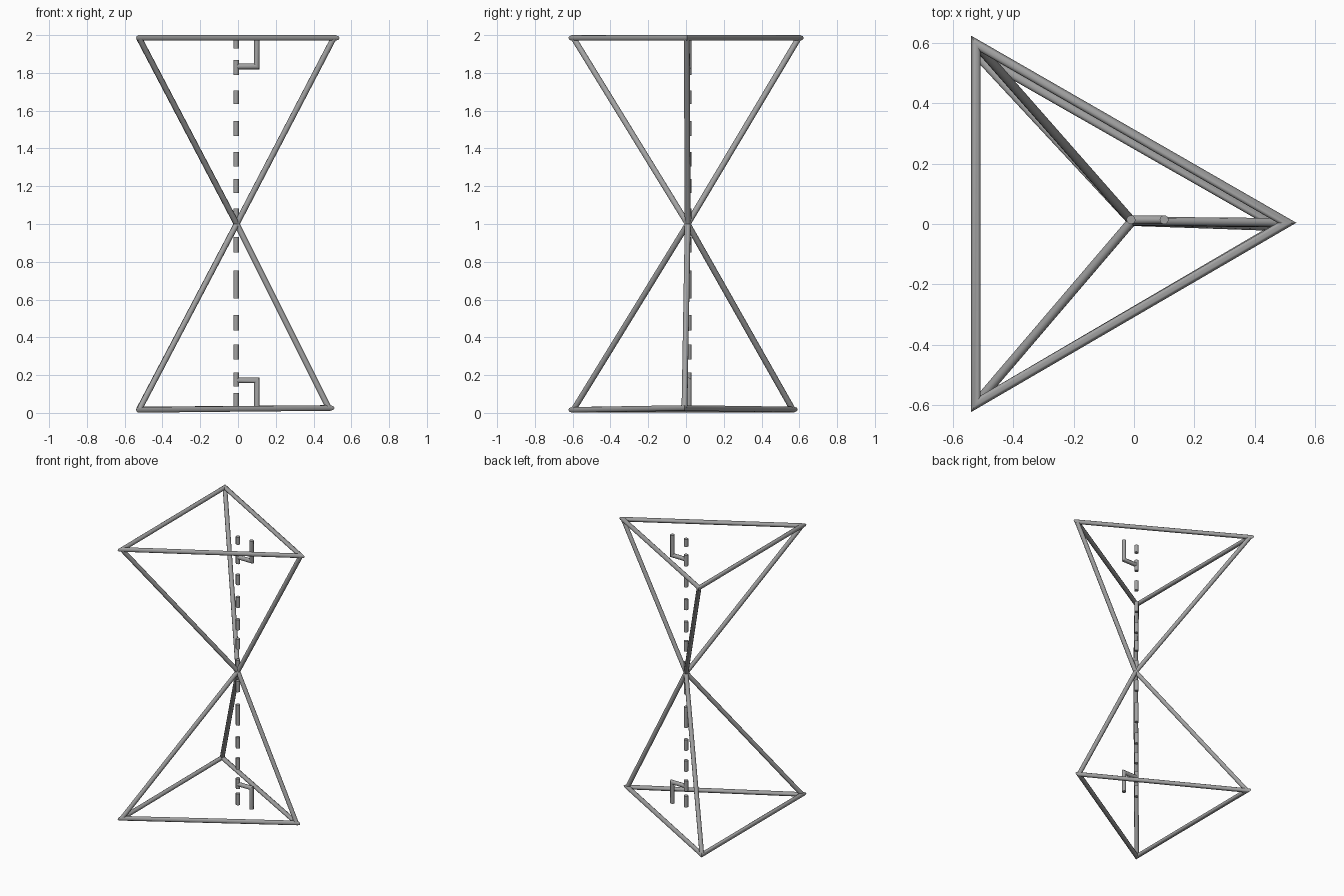
import bpy, bmesh, math
from mathutils import Vector

if "Cube" in bpy.data.objects:
    bpy.data.objects.remove(bpy.data.objects["Cube"])

SIDES = 10

# dark grey finish shared by all parts
grey = bpy.data.materials.new("dark_grey")
grey.diffuse_color = (0.36, 0.36, 0.36, 1)
grey.use_nodes = True
grey.node_tree.nodes["Principled BSDF"].inputs["Base Color"].default_value = grey.diffuse_color


def tube(name, pts, r, normal=None, closed=False):
    """Mitred round tube along a flat path."""
    pts = [Vector(p) for p in pts]
    n = len(pts)
    if normal is None:
        normal = (pts[1] - pts[0]).orthogonal()
    normal = Vector(normal).normalized()
    bm = bmesh.new()
    rings = []
    for i, p in enumerate(pts):
        dirs = []
        if closed or i > 0:
            dirs.append((p - pts[i - 1]).normalized())
        if closed or i < n - 1:
            dirs.append((pts[(i + 1) % n] - p).normalized())
        sides = [normal.cross(d).normalized() for d in dirs]
        a, b = sides[0], sides[-1]
        mitre = (a + b) / (1 + a.dot(b))
        ring = []
        for k in range(SIDES):
            t = 2 * math.pi * k / SIDES
            ring.append(bm.verts.new(p + r * (math.cos(t) * mitre + math.sin(t) * normal)))
        rings.append(ring)
    for i in range(n if closed else n - 1):
        a, b = rings[i], rings[(i + 1) % n]
        for k in range(SIDES):
            j = (k + 1) % SIDES
            bm.faces.new((a[k], a[j], b[j], b[k]))
    if not closed:
        bm.faces.new(rings[0])
        bm.faces.new(rings[-1])
    bmesh.ops.recalc_face_normals(bm, faces=bm.faces)
    me = bpy.data.meshes.new(name)
    bm.to_mesh(me)
    bm.free()
    me.materials.append(grey)
    ob = bpy.data.objects.new(name, me)
    bpy.context.collection.objects.link(ob)
    bpy.context.view_layer.objects.active = ob
    ob.select_set(True)
    bpy.ops.object.shade_smooth_by_angle(angle=math.radians(40))
    ob.select_set(False)
    return ob


R = 0.0155
CENTRE = (-0.007, 0.009, 1.0)
top = [(-0.524, -0.596, 1.985), (0.507, 0.004, 1.985), (-0.524, 0.597, 1.985)]
bottom = [(-0.524, -0.596, 0.016), (0.48, -0.008, 0.026), (-0.524, 0.565, 0.018)]

# triangular end frames and the struts meeting in the middle
for label, corners in (("top", top), ("bottom", bottom)):
    tube(label + "_triangle", corners, R, (0, 0, 1), closed=True)
    for i, c in enumerate(corners):
        tube(f"{label}_strut_{i + 1}", [c, CENTRE], R)

# dashed central axis
AX, AY, RD = -0.01, 0.014, 0.015
dashes = [(1.93, 1.985), (1.788, 1.868), (1.634, 1.707), (1.467, 1.544), (1.304, 1.38),
          (1.163, 1.237), (1.02, 1.083), (0.85, 0.93), (0.605, 0.755), (0.437, 0.517),
          (0.283, 0.363), (0.14, 0.215), (0.022, 0.104)]
for i, (lo, hi) in enumerate(dashes):
    tube(f"axis_dash_{i + 1}", [(AX, AY, lo), (AX, AY, hi)], RD)

# right-angle marks
for label, z_arm, z_end in (("top", 1.834, 1.985), ("bottom", 0.172, 0.02)):
    tube(label + "_right_angle_mark",
         [(AX, AY, z_arm), (0.1, AY, z_arm), (0.1, AY, z_end)], RD, (0, 1, 0))
